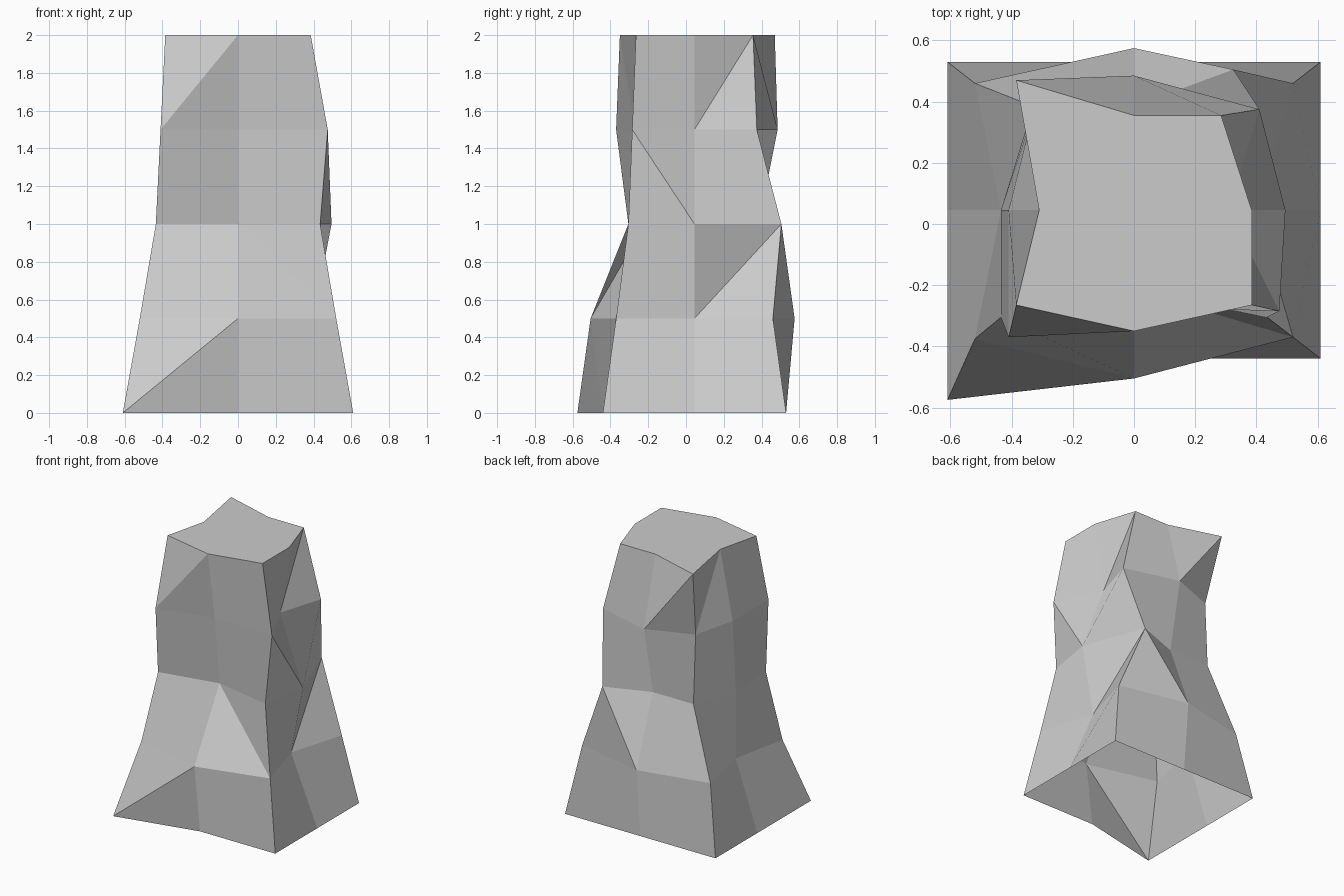
import bpy
import bmesh

# Remove the default cube
default_cube = bpy.data.objects.get("Cube")
if default_cube:
    bpy.data.objects.remove(default_cube, do_unlink=True)

# Single stone colour
stone = bpy.data.materials.new("stone grey")
stone.use_nodes = True
grey = (0.6, 0.6, 0.6, 1)
stone.diffuse_color = grey
stone.node_tree.nodes["Principled BSDF"].inputs["Base Color"].default_value = grey

LEVEL_HEIGHT = 0.5
SIDE_MIDDLE = 0.045


def ring_points(front_left, front, front_right, right, back_right, back, back_left, left):
    """Eight outline points: corners are (x, y), side middles are one offset."""
    return [front_left, (0, front), front_right, (right, SIDE_MIDDLE),
            back_right, (0, back), back_left, (left, SIDE_MIDDLE)]


# Cross-sections from the ground up to the flat top
rings = [
    ring_points((-.61, -.575), -.44, (.61, -.44), .61, (.61, .53), .53, (-.61, .53), -.61),
    ring_points((-.52, -.375), -.505, (.52, -.37), .4, (.52, .46), .575, (-.52, .46), -.435),
    ring_points((-.435, -.305), -.215, (.435, -.305), .495, (.325, .505), .385, (-.33, .385), -.435),
    ring_points((-.41, -.37), -.27, (.475, -.285), .31, (.41, .375), .485, (-.33, .36), -.41),
    ring_points((-.385, -.265), -.35, (.385, -.265), .385, (.285, .355), .355, (-.385, .47), -.31),
]

# Panels (segment, level) creased along a diagonal; some crease the other way
reversed_panels = {(0, 0), (0, 3), (1, 1), (6, 3)}
creased_panels = reversed_panels | {(2, 2), (3, 1), (3, 3), (4, 1), (5, 3)}

bm = bmesh.new()
levels = [[bm.verts.new((x, y, level * LEVEL_HEIGHT)) for x, y in ring]
          for level, ring in enumerate(rings)]

# Rock sides, open underneath
for level, (lower, upper) in enumerate(zip(levels, levels[1:])):
    for segment in range(len(lower)):
        following = (segment + 1) % len(lower)
        panel = [lower[segment], lower[following], upper[following], upper[segment]]
        starts_at_corner = segment % 2 == 0
        if starts_at_corner != ((segment, level) in reversed_panels):
            panel = panel[1:] + panel[:1]
        if (segment, level) in creased_panels:
            bm.faces.new(panel[:3])
            bm.faces.new([panel[2], panel[3], panel[0]])
        else:
            bm.faces.new(panel)

# Flat top
bm.faces.new(levels[-1])

mesh = bpy.data.meshes.new("rock_pillar")
bm.to_mesh(mesh)
bm.free()
mesh.materials.append(stone)
rock = bpy.data.objects.new("rock_pillar", mesh)
bpy.context.collection.objects.link(rock)
